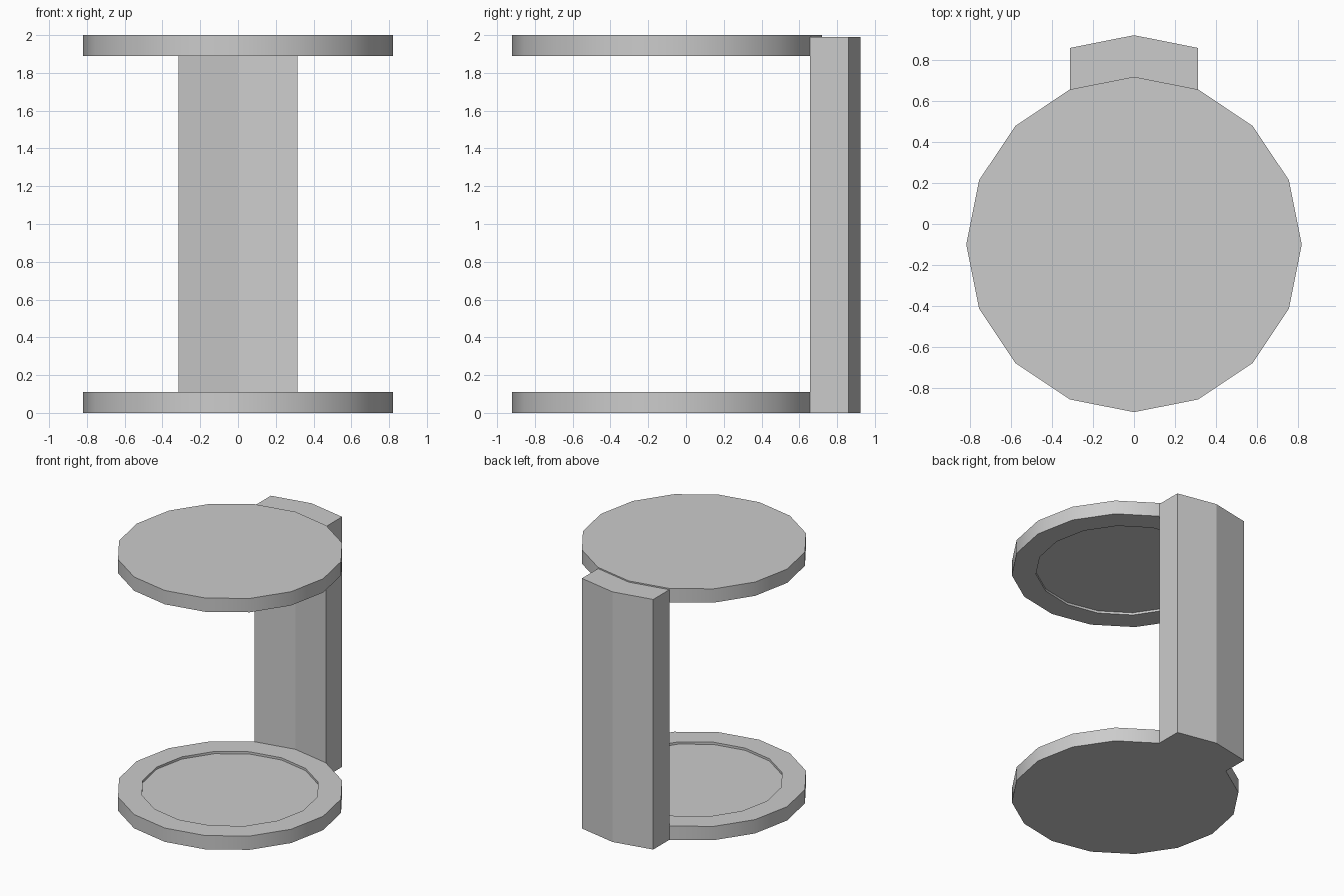
import bpy, bmesh, math

if "Cube" in bpy.data.objects:
    bpy.data.objects.remove(bpy.data.objects["Cube"])

SIDES = 16
CENTER_Y = -0.10
RADIUS, INNER_RADIUS = 0.82, 0.645
THICK, RECESS = 0.11, 0.018


def finish(name, bm):
    bmesh.ops.recalc_face_normals(bm, faces=bm.faces)
    mesh = bpy.data.meshes.new(name)
    bm.to_mesh(mesh)
    bm.free()
    obj = bpy.data.objects.new(name, mesh)
    bpy.context.collection.objects.link(obj)
    return obj


def disc(name, z, direction):
    """Plate with a shallow recess; direction is where the recess faces."""
    bm = bmesh.new()
    profile = [(RADIUS, 0), (RADIUS, THICK), (INNER_RADIUS, THICK),
               (INNER_RADIUS, THICK - RECESS)]
    rings = []
    for r, h in profile:
        rings.append([bm.verts.new((r * math.cos(2 * math.pi * i / SIDES),
                                    CENTER_Y + r * math.sin(2 * math.pi * i / SIDES),
                                    z + direction * h)) for i in range(SIDES)])
    for a, b in zip(rings, rings[1:]):
        for i in range(SIDES):
            j = (i + 1) % SIDES
            bm.faces.new((a[i], a[j], b[j], b[i]))
    bm.faces.new(rings[0])
    bm.faces.new(rings[-1])
    obj = finish(name, bm)
    # smooth rim, sharp edges
    bpy.ops.object.select_all(action='DESELECT')
    obj.select_set(True)
    bpy.context.view_layer.objects.active = obj
    bpy.ops.object.shade_smooth_by_angle(angle=math.radians(30))


# Two matching plates with recesses facing each other
disc("bottom_plate", 0.0, 1)
disc("top_plate", 2.0, -1)

# Rear column: chevron section that follows the plate rim
bm = bmesh.new()
step = 2 * math.pi / SIDES
ex, ey = RADIUS * math.sin(step), CENTER_Y + RADIUS * math.cos(step)
my, depth = CENTER_Y + RADIUS, 0.203
section = [(-ex, ey), (0, my), (ex, ey),
           (ex, ey + depth), (0, my + depth), (-ex, ey + depth)]
base = bm.faces.new([bm.verts.new((x, y, 0)) for x, y in section])
top = bmesh.ops.extrude_face_region(bm, geom=[base], use_keep_orig=True)["geom"]
bmesh.ops.translate(bm, vec=(0, 0, 1.99),
                    verts=[v for v in top if isinstance(v, bmesh.types.BMVert)])
finish("rear_column", bm)
